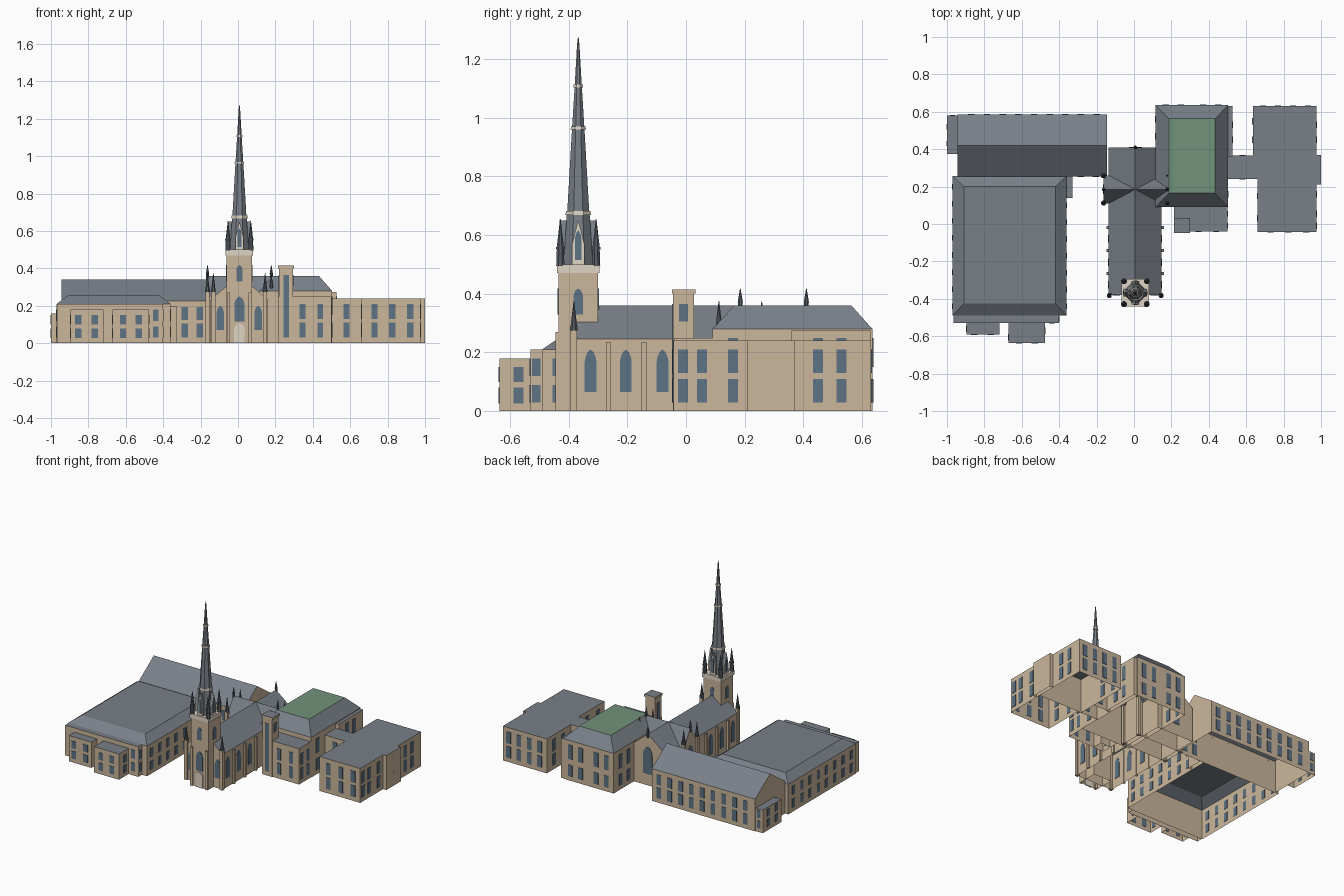
import bpy, bmesh, math
from mathutils import Matrix

if "Cube" in bpy.data.objects:
    bpy.data.objects.remove(bpy.data.objects["Cube"])


def mat(name, c):
    m = bpy.data.materials.new(name)
    m.diffuse_color = (*c, 1)
    m.use_nodes = True
    m.node_tree.nodes["Principled BSDF"].inputs["Base Color"].default_value = m.diffuse_color
    return m


STONE = mat("sandstone", (0.60, 0.47, 0.33))
SLATE = mat("slate", (0.19, 0.215, 0.245))
DARK = mat("dark_slate", (0.10, 0.115, 0.135))
GREEN = mat("green_copper", (0.17, 0.29, 0.20))
CREAM = mat("pale_stone", (0.74, 0.67, 0.56))
GLASS = mat("window_glass", (0.11, 0.17, 0.23))


def finish(name, bm, mats):
    me = bpy.data.meshes.new(name)
    bm.to_mesh(me)
    bm.free()
    for m in mats:
        me.materials.append(m)
    ob = bpy.data.objects.new(name, me)
    bpy.context.collection.objects.link(ob)
    return ob


def shell(name, levels, wall=STONE, roof=SLATE, top=None):
    """Open-bottomed building; levels = (x0, x1, y0, y1, z). Sloped faces become roof."""
    bm = bmesh.new()
    seen = {}

    def vert(x, y, z):
        k = (round(x, 5), round(y, 5), round(z, 5))
        if k not in seen:
            seen[k] = bm.verts.new(k)
        return seen[k]

    def face(vs):
        u = list(dict.fromkeys(vs))
        if len(u) < 3:
            return None
        f = bm.faces.new(u)
        f.normal_update()
        f.material_index = 0 if abs(f.normal.z) < 0.05 else 1
        return f

    rings = [[vert(a, c, z), vert(b, c, z), vert(b, d, z), vert(a, d, z)] for a, b, c, d, z in levels]
    for lo, hi in zip(rings, rings[1:]):
        for i in range(4):
            j = (i + 1) % 4
            face([lo[i], lo[j], hi[j], hi[i]])
    f = face(rings[-1])
    if f:
        f.material_index = 2
    return finish(name, bm, [wall, roof, top or roof])


def block(name, x0, x1, y0, y1, h, z0=0, **kw):
    return shell(name, [(x0, x1, y0, y1, z0), (x0, x1, y0, y1, h)], **kw)


def gable(name, x0, x1, y0, y1, eave, ridge, along, z0=0, **kw):
    xm, ym = (x0 + x1) / 2, (y0 + y1) / 2
    t = (x0, x1, ym, ym, ridge) if along == "x" else (xm, xm, y0, y1, ridge)
    return shell(name, [(x0, x1, y0, y1, z0), (x0, x1, y0, y1, eave), t], **kw)


SHAPES = {"rect": [(1, 1)], "gable": [(1, 0.45), (0, 1)],
          "arch": [(1, 0.72), (0.86, 0.83), (0.5, 0.94), (0, 1)]}


def panels(name, specs, material=GLASS, shape="rect", depth=0.003):
    """Thin wall panels; spec = (side, plane, centres, z0, z1, half width)."""
    bm = bmesh.new()
    for side, plane, us, z0, z1, hw in specs:
        sgn = -1 if side in "FL" else 1
        half = [(1, 0)] + SHAPES[shape]
        prof = half + [(-a, t) for a, t in reversed(half) if a > 0]
        for u in us:
            def ring(d):
                p = plane + sgn * d
                pts = [(u + a * hw, z0 + t * (z1 - z0)) for a, t in prof]
                return [bm.verts.new((s, p, z) if side in "FB" else (p, s, z)) for s, z in pts]
            back, front = ring(-0.002), ring(depth)
            n = len(prof)
            bm.faces.new(front)
            for i in range(n):
                bm.faces.new([back[i], back[(i + 1) % n], front[(i + 1) % n], front[i]])
            bm.faces.new(back[::-1])
    bmesh.ops.recalc_face_normals(bm, faces=bm.faces)
    return finish(name, bm, [material])


def rows(name, specs, z=((0.03, 0.11), (0.13, 0.21)), hw=0.015):
    panels(name, [(s, p, us, a, b, hw) for s, p, us in specs for a, b in z])


def cone(name, x, y, parts, material, n=8):
    """Stack of n-sided frusta; parts = (z0, z1, r0, r1), r measured to the flats."""
    bm = bmesh.new()
    k = 1 / math.cos(math.pi / n)
    for z0, z1, r0, r1 in parts:
        m = Matrix.Translation((x, y, (z0 + z1) / 2)) @ Matrix.Rotation(math.pi / n, 4, "Z")
        bmesh.ops.create_cone(bm, cap_ends=True, segments=n, radius1=r0 * k, radius2=r1 * k,
                              depth=z1 - z0, matrix=m)
    return finish(name, bm, [material])


def spread(a, b, n):
    return [a + (b - a) * i / (n - 1) for i in range(n)]


# Left hall with low hipped roof and front bays
shell("hall", [(-.97, -.36, -.49, .257, 0), (-.97, -.36, -.49, .257, .21), (-.91, -.42, -.425, .20, .255)])
block("hall_front", -.965, -.40, -.53, -.49, .21)
block("hall_bay_left", -.895, -.72, -.59, -.53, .18)
block("hall_bay_right", -.67, -.475, -.635, -.53, .18)
block("hall_link", -.36, -.33, .14, .257, .20)
LOW = ((.027, .08), (.10, .15))
rows("bay_windows", [("F", -.59, [-.855, -.765]), ("F", -.635, [-.615, -.53]),
                     ("R", -.475, [-.57]), ("L", -.67, [-.605]), ("L", -.895, [-.56])], LOW, .017)
rows("hall_windows", [("F", -.53, [-.44]), ("R", -.36, spread(-.44, .10, 7)),
                      ("L", -.97, spread(-.44, .20, 8)), ("R", -.40, [-.51])], ((.03, .09), (.12, .18)))

# Long gabled wing at the back left
gable("long_wing", -.945, -.145, .255, .585, .225, .34, "x")
block("wing_annex", -1, -.94, .375, .58, .16)
rows("wing_windows", [("F", .255, [-.285, -.205]), ("B", .585, spread(-.87, -.2, 9))],
     ((.03, .105), (.125, .195)), .017)
rows("annex_windows", [("L", -1, [.43, .52]), ("B", .58, [-.97])], LOW, .014)

# Church nave and transept
CX, CY = .0075, -.367
gable("nave", -.135, .148, -.38, .41, .245, .36, "y")
gable("transept", -.163, .178, .11, .26, .245, .36, "x")
NY = [-.325, -.205, -.08]
panels("nave_windows", [("R", .148, NY, .065, .21, .02), ("L", -.135, NY, .065, .21, .02),
                        ("F", -.38, [-.095, .108], .07, .20, .02), ("B", .41, [CX], .08, .27, .035),
                        ("L", -.163, [.185], .07, .24, .025)], shape="arch")

# Buttresses and corner pinnacles
for i, x in enumerate((-.139, .152)):
    for j, y in enumerate((-.265, -.143, -.02)):
        block(f"nave_buttress_{i}{j}", x - .008, x + .008, y - .008, y + .008, .235)
corners = [(x, -.382) for x in (-.132, .145)] + [(x, y) for x in (-.163, .178) for y in (.112, .258)]
for i, (x, y) in enumerate(corners):
    cone(f"corner_buttress_{i}", x, y, [(0, .275, .011, .011)], STONE, 4)
    cone(f"corner_pinnacle_{i}", x, y, [(.275, .29, .013, .013), (.29, .375, .011, .001)], DARK)
for i, (x, y) in enumerate([(-.163, .185), (.178, .185), (CX, .41)]):
    cone(f"gable_finial_{i}", x, y, [(.335, .37, .008, .008), (.37, .418, .009, .001)], DARK)

# Tower body
block("tower", CX - .068, CX + .068, CY - .068, CY + .068, .475)
block("tower_parapet", CX - .073, CX + .073, CY - .073, CY + .073, .50, z0=.47, wall=CREAM, roof=CREAM)
faces = [("F", CY, CX), ("B", CY, CX), ("L", CX, CY), ("R", CX, CY)]


def off(d):
    return [(s, p + (-d if s in "FL" else d), [u]) for s, p, u in faces]


panels("belfry_windows", [(*f, .33, .418, .016) for f in off(.068)], shape="arch")
panels("tower_windows", [("F", CY - .068, [CX], .115, .25, .026)], shape="arch")
panels("tower_door", [("F", CY - .068, [CX], 0, .108, .028)], CREAM, "arch", .006)
for sx in (-1, 1):
    x = CX + sx * .058
    block(f"tower_buttress_{'left' if sx < 0 else 'right'}", x - .009, x + .009, CY - .078, CY - .06, .27)

# Spire, bands, dormers and tower pinnacles
cone("spire", CX, CY, [(.50, .67, .05, .039), (.67, .965, .038, .021), (.965, 1.11, .021, .012),
                       (1.11, 1.25, .012, .004), (1.25, 1.275, .004, .001)], SLATE)
cone("spire_bands", CX, CY, [(.668, .682, .043, .042), (.96, .97, .026, .025),
                             (1.103, 1.113, .0165, .0155)], CREAM)
for a in "xy":
    dx, dy = (.06, .02) if a == "x" else (.02, .06)
    gable(f"spire_dormers_{a}", CX - dx, CX + dx, CY - dy, CY + dy, .57, .65, a, z0=.495, wall=SLATE)
panels("dormer_frames", [(*f, .50, .652, .021) for f in off(.06)], CREAM, "gable")
panels("dormer_windows", [(*f, .515, .615, .011) for f in off(.063)], shape="arch")
for sx in (-1, 1):
    for sy in (-1, 1):
        cone(f"tower_pinnacle_{sx}_{sy}", CX + sx * .061, CY + sy * .061,
             [(.495, .55, .014, .012), (.55, .56, .015, .015), (.56, .655, .012, .001)], DARK)

# Hipped building with green flat roof
shell("hipped_house", [(.115, .503, .09, .635, 0), (.115, .503, .09, .635, .28), (.187, .433, .165, .563, .36)],
      top=GREEN)
block("house_side_bay", .50, .527, .36, .63, .275)
rows("house_windows", [("B", .635, [.17, .25, .37, .45]), ("R", .503, [.16]), ("R", .527, [.45, .53]),
                       ("L", .115, [.47, .56])], ((.03, .11), (.15, .25)), .017)

# Low block and square stair tower
block("low_block", .215, .50, -.04, .09, .25)
block("stair_tower", .22, .295, -.045, .028, .40)
block("stair_tower_cap", .215, .30, -.048, .033, .415, z0=.40)
panels("stair_windows", [("F", -.045, [.257], .03, .365, .015), ("R", .295, [-.009], .305, .365, .015),
                         ("L", .22, [-.009], .03, .365, .015)])
rows("low_block_windows", [("F", -.04, [.345, .44]), ("R", .50, [-.01, .055])])

# Flat-roofed building on the right
block("right_rear", .635, .975, .24, .63, .24)
block("right_front", .66, .975, -.043, .24, .24)
block("right_link", .50, .635, .24, .365, .24)
block("right_side_bay", .975, 1.0, .21, .37, .24)
rows("right_windows", [("F", -.043, [.73, .825, .92]), ("F", .24, [.58]), ("B", .63, [.69, .77, .85, .93]),
                       ("R", .975, [-.01, .055, .16, .45, .53]), ("R", 1.0 - .003, [.305]),
                       ("L", .66, [.03, .15]), ("L", .635, [.45, .55]), ("B", .365, [.58])], hw=.017)
